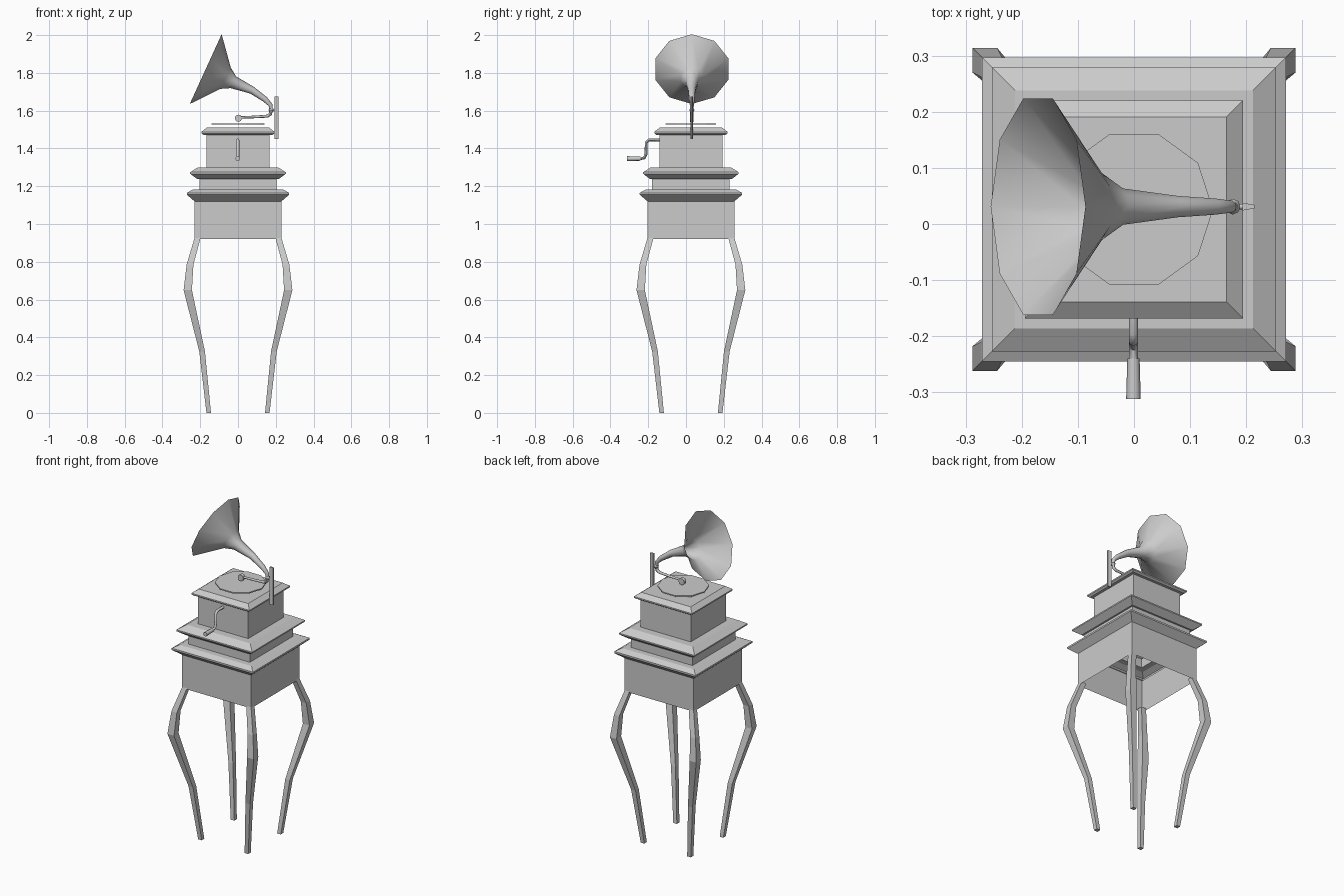
import bpy
from math import cos, sin, pi
from mathutils import Vector

if "Cube" in bpy.data.objects:
    bpy.data.objects.remove(bpy.data.objects["Cube"])

YC = 0.026   # centre line of the cabinet
YH = 0.031   # centre line of horn and arm


def loft(name, rings, cap_start=True, cap_end=True, smooth=False):
    n = len(rings[0])
    verts = [tuple(p) for r in rings for p in r]
    faces = [(i * n + j, i * n + (j + 1) % n, (i + 1) * n + (j + 1) % n, (i + 1) * n + j)
             for i in range(len(rings) - 1) for j in range(n)]
    if cap_start:
        faces.append(tuple(range(n))[::-1])
    if cap_end:
        faces.append(tuple(range(len(verts) - n, len(verts))))
    me = bpy.data.meshes.new(name)
    me.from_pydata(verts, [], faces)
    ob = bpy.data.objects.new(name, me)
    bpy.context.collection.objects.link(ob)
    bpy.context.view_layer.objects.active = ob
    ob.select_set(True)
    bpy.ops.object.mode_set(mode='EDIT')
    bpy.ops.mesh.select_all(action='SELECT')
    bpy.ops.mesh.normals_make_consistent(inside=False)
    bpy.ops.object.mode_set(mode='OBJECT')
    if smooth:
        bpy.ops.object.shade_smooth_by_angle(angle=0.8)
    ob.select_set(False)
    return ob


def square(cx, cy, z, h):
    return [(cx - h, cy - h, z), (cx + h, cy - h, z), (cx + h, cy + h, z), (cx - h, cy + h, z)]


def tube(name, path, radii, side, n=8, **kw):
    pts = [Vector(p) for p in path]
    side = Vector(side)
    rings = []
    for i, p in enumerate(pts):
        a = (p - pts[i - 1]).normalized() if i else Vector()
        b = (pts[i + 1] - p).normalized() if i < len(pts) - 1 else Vector()
        t = (a + b).normalized()
        u = t.cross(side)
        rings.append([p + radii[i] * (cos(2 * pi * k / n) * u + sin(2 * pi * k / n) * side)
                      for k in range(n)])
    return loft(name, rings, smooth=True, **kw)


# cabinet with two stepped mouldings, open underneath
cabinet = [(0.92, .23), (1.12, .23), (1.155, .271), (1.165, .271), (1.182, .24), (1.182, .205),
           (1.237, .205), (1.237, .215), (1.266, .253), (1.274, .253), (1.3, .212), (1.3, .167)]
loft("cabinet", [square(0, YC, z, h) for z, h in cabinet], False, False)

# player case with lid
case = [(1.3, .167), (1.472, .167), (1.472, .183), (1.48, .194), (1.488, .194), (1.51, .165)]
loft("player_case", [square(0, YC, z, h) for z, h in case], False, True)

# four bowed legs: z, outer, inner distance from the centre
leg = [(0, .167, .143), (.325, .205, .175), (.65, .288, .244), (.785, .272, .236), (.93, .229, .197)]
for sx, nx in ((-1, "left"), (1, "right")):
    for sy, ny in ((-1, "front"), (1, "back")):
        loft(f"{ny}_{nx}_leg", [square(sx * (o + i) / 2, YC + sy * (o + i) / 2, z, (o - i) / 2)
                                for z, o, i in leg])

# turntable disc
loft("turntable", [[(.141 * cos(k * pi / 5), YC + .141 * sin(k * pi / 5), z) for k in range(10)]
                   for z in (1.526, 1.533)])

# horn: x, z, radius
horn = [(.175, 1.605, .009), (.172, 1.63, .011), (.143, 1.66, .015), (.075, 1.708, .02),
        (-.024, 1.75, .034), (-.066, 1.772, .063), (-.171, 1.82, .203)]
tube("horn", [(x, YH, z) for x, z, r in horn], [r for *_, r in horn], (0, 1, 0), 10,
     cap_end=False)

# tone arm and sound box
arm = [(.004, 1.564), (.09, 1.567), (.155, 1.571), (.172, 1.582), (.176, 1.608)]
tube("tone_arm", [(x, YH, z) for x, z in arm], [.006, .007, .008, .009, .009], (0, 1, 0))
tube("sound_box", [(.002, YH - .01, 1.56), (.002, YH + .01, 1.56)], [.019, .019], (1, 0, 0), 10)
tube("horn_collar", [(.176, YH, 1.592), (.176, YH, 1.604), (.176, YH, 1.614)],
     [.009, .014, .009], (0, 1, 0))

# wedge-shaped bracket behind the horn, with its link
loft("bracket", [[(.193, YH - .007, z), (.215, YH - .003, z), (.215, YH + .003, z),
                  (.193, YH + .007, z)] for z in (1.45, 1.675)])
tube("bracket_link", [(.172, YH, 1.602), (.197, YH, 1.602)], [.005, .005], (0, 1, 0))

# winding crank
crank = [(-.135, 1.445), (-.195, 1.445), (-.21, 1.433), (-.212, 1.37), (-.22, 1.35), (-.245, 1.346)]
tube("crank", [(-.001, y, z) for y, z in crank], [.008] * 6, (1, 0, 0))
tube("crank_handle", [(-.001, -.24, 1.346), (-.001, -.312, 1.346)], [.011, .013], (1, 0, 0))
